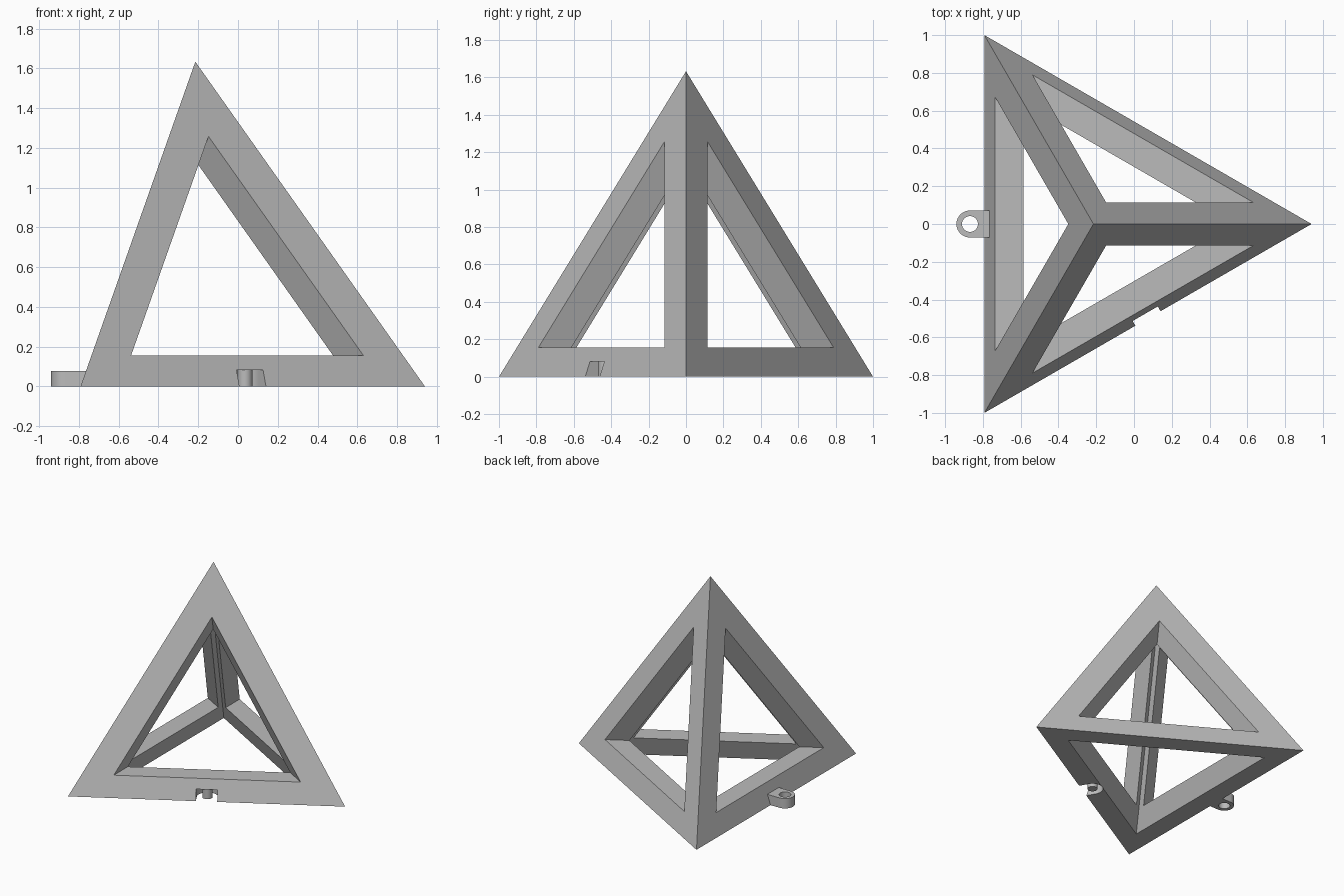
import bpy
import bmesh
from math import sqrt, pi, cos, sin, radians
from mathutils import Vector, Matrix

cube = bpy.data.objects.get("Cube")
if cube:
    bpy.data.objects.remove(cube, do_unlink=True)

# Regular tetrahedron with edge 2
HEIGHT = sqrt(8 / 3)
RADIUS = 2 / sqrt(3)
CENTRE_X = 0.94 - RADIUS
CORNERS = [Vector((CENTRE_X + RADIUS * cos(a), RADIUS * sin(a), 0))
           for a in (0, 2 * pi / 3, -2 * pi / 3)]
CORNERS.append(Vector((CENTRE_X, 0, HEIGHT)))
APEX = 3

grey = bpy.data.materials.new("matte grey")
grey.use_nodes = True
grey.diffuse_color = (0.5, 0.5, 0.5, 1)
grey.node_tree.nodes["Principled BSDF"].inputs["Base Color"].default_value = (0.5, 0.5, 0.5, 1)


def make_object(name, bm, matrix=Matrix()):
    bmesh.ops.recalc_face_normals(bm, faces=bm.faces)
    mesh = bpy.data.meshes.new(name)
    bm.to_mesh(mesh)
    bm.free()
    mesh.transform(matrix)
    mesh.materials.append(grey)
    obj = bpy.data.objects.new(name, mesh)
    bpy.context.collection.objects.link(obj)
    return obj


def tetra(name, insets):
    """Tetrahedron whose faces are moved inward; insets[i] is the face opposite corner i."""
    bm = bmesh.new()
    for j in range(4):
        dist = list(insets)
        dist[j] = HEIGHT - sum(d for i, d in enumerate(insets) if i != j)
        bm.verts.new(sum((CORNERS[i] * (dist[i] / HEIGHT) for i in range(4)), Vector()))
    bmesh.ops.convex_hull(bm, input=bm.verts)
    return make_object(name, bm)


def prism(name, outline, z0, z1, matrix=Matrix()):
    bm = bmesh.new()
    face = bm.faces.new([bm.verts.new((x, y, z0)) for x, y in outline])
    top = bmesh.ops.extrude_face_region(bm, geom=[face])["geom"]
    bmesh.ops.translate(bm, vec=(0, 0, z1 - z0),
                        verts=[g for g in top if isinstance(g, bmesh.types.BMVert)])
    return make_object(name, bm, matrix)


def arc(radius, start, end, steps):
    return [(radius * cos(start + (end - start) * i / steps),
             radius * sin(start + (end - start) * i / steps)) for i in range(steps + 1)]


def circle(radius):
    return arc(radius, 0, 2 * pi, 48)[:-1]


def tongue(radius, length):
    """Round end towards -x, straight sides running to +x."""
    return arc(radius, pi / 2, 3 * pi / 2, 32) + [(length, -radius), (length, radius)]


def cut(obj, cutters):
    for cutter in cutters:
        cutter.hide_render = True
        mod = obj.modifiers.new("cut", 'BOOLEAN')
        mod.operation = 'DIFFERENCE'
        mod.solver = 'EXACT'
        mod.object = cutter
    graph = bpy.context.evaluated_depsgraph_get()
    mesh = bpy.data.meshes.new_from_object(obj.evaluated_get(graph))
    obj.modifiers.clear()
    obj.data = mesh
    for cutter in cutters:
        bpy.data.objects.remove(cutter, do_unlink=True)


# Frame: a window through each face, its walls parallel to the other faces
SIDE, FLOOR, BASE, OUT = 0.188, 0.156, 0.144, -0.1
frame = tetra("frame", [0, 0, 0, 0])
windows = [tetra("base_window", [BASE, BASE, BASE, OUT])]
for side in range(3):
    insets = [SIDE, SIDE, SIDE, FLOOR]
    insets[side] = OUT
    windows.append(tetra("side_window", insets))

# Socket under the front right base edge, with a rounded inner end
PIVOT = 0.077
mid = (CORNERS[0] + CORNERS[2]) / 2
inward = Vector((-0.5, sqrt(3) / 2, 0))
socket_place = Matrix.Translation(mid + inward * PIVOT) @ Matrix.Rotation(radians(-60), 4, 'Z')
socket = prism("socket", tongue(0.077, 0.2), -0.1, 0.082, socket_place)
cut(frame, windows + [socket])

# Pin hanging in the socket
pin = prism("socket_pin", circle(0.037), 0, 0.09, socket_place)

# Lug with an eye on the left base edge
lug_place = Matrix.Translation((-0.94 + 0.0715, 0, 0))
lug = prism("lug", tongue(0.0715, 0.115), 0, 0.078, lug_place)
cut(lug, [prism("eye", circle(0.042), -0.1, 0.2, lug_place)])

# Smooth the round parts, keep the edges sharp
bpy.ops.object.select_all(action='DESELECT')
for obj in (pin, lug):
    obj.select_set(True)
bpy.context.view_layer.objects.active = lug
bpy.ops.object.shade_smooth_by_angle(angle=radians(30))
